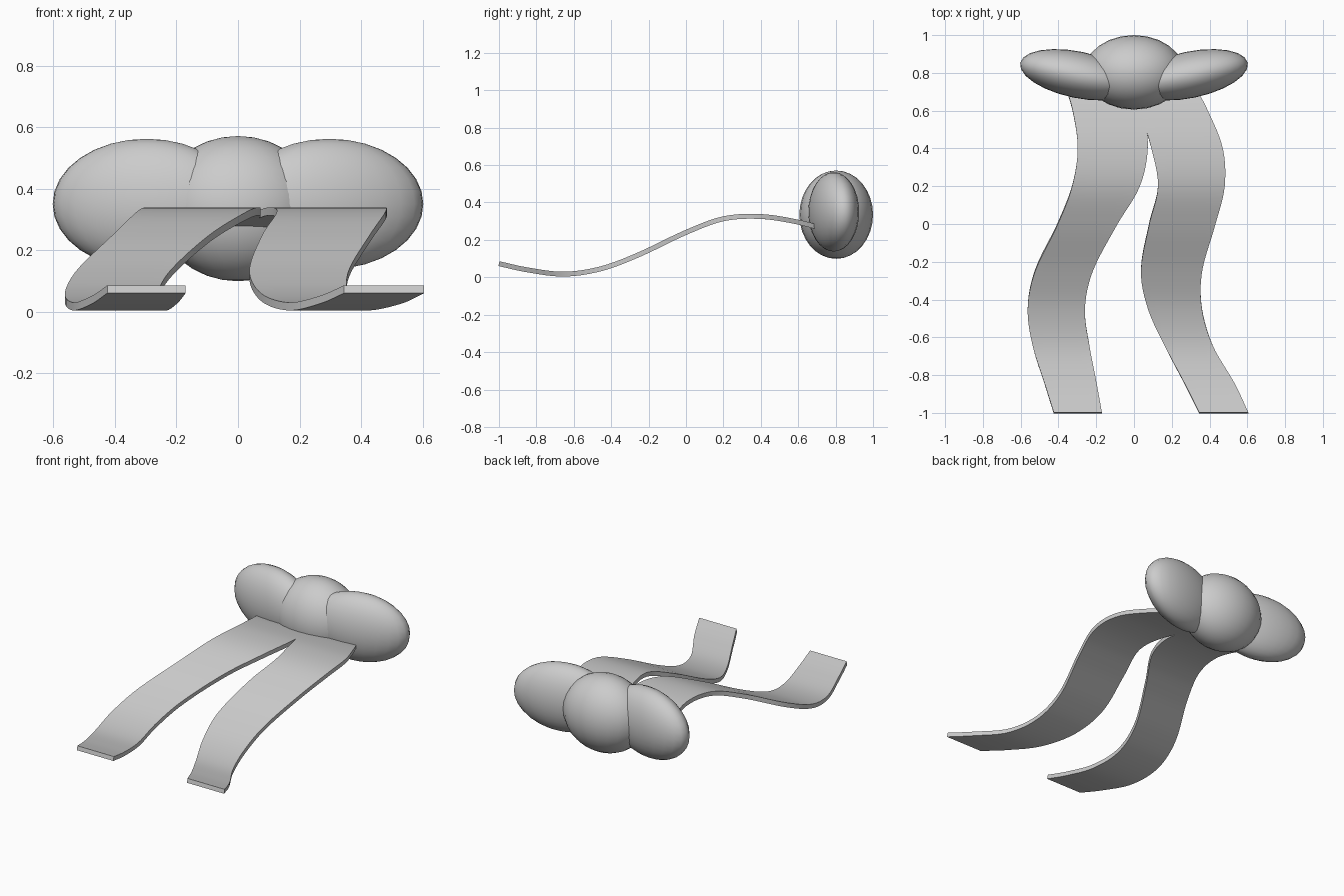
import bpy, math

if "Cube" in bpy.data.objects:
    bpy.data.objects.remove(bpy.data.objects["Cube"])

def smooth(ob):
    bpy.ops.object.select_all(action='DESELECT')
    ob.select_set(True)
    bpy.context.view_layer.objects.active = ob
    bpy.ops.object.shade_smooth_by_angle(angle=math.radians(40))

def ellipsoid(name, loc, radii, turn=0):
    bpy.ops.mesh.primitive_uv_sphere_add(segments=24, ring_count=16, radius=1, location=loc,
                                         rotation=(0, 0, math.radians(turn)))
    ob = bpy.context.object
    ob.name = name
    ob.scale = radii
    bpy.ops.object.transform_apply(location=False, rotation=False, scale=True)
    smooth(ob)

def spline(ys, vs, y):
    # smooth curve through the stations (ys, vs)
    n = len(ys)
    i = max(k for k in range(n - 1) if ys[k] <= y + 1e-9)
    def slope(k):
        a, b = max(k - 1, 0), min(k + 1, n - 1)
        return (vs[b] - vs[a]) / (ys[b] - ys[a])
    h = ys[i + 1] - ys[i]
    t = (y - ys[i]) / h
    return ((2*t**3 - 3*t**2 + 1) * vs[i] + (t**3 - 2*t**2 + t) * h * slope(i)
            + (3*t**2 - 2*t**3) * vs[i + 1] + (t**3 - t**2) * h * slope(i + 1))

# Stations along the ribbons and their shared height
Y = [-1, -.85, -.65, -.45, -.25, 0, .2, .4, .6, .75]
Z = [.073, .040, .017, .047, .122, .24, .313, .325, .295, .255]

def ribbon(name, left, right, steps=48, across=4):
    verts, faces = [], []
    for r in range(steps + 1):
        y = Y[0] + (Y[-1] - Y[0]) * r / steps
        a, b, z = (spline(Y, v, y) for v in (left, right, Z))
        verts += [(a + (b - a) * c / across, y, z) for c in range(across + 1)]
    w = across + 1
    for r in range(steps):
        for c in range(across):
            k = r * w + c
            faces.append((k, k + 1, k + 1 + w, k + w))
    me = bpy.data.meshes.new(name)
    me.from_pydata(verts, [], faces)
    ob = bpy.data.objects.new(name, me)
    bpy.context.collection.objects.link(ob)
    smooth(ob)
    mod = ob.modifiers.new("thickness", 'SOLIDIFY')
    mod.thickness = .026
    mod.offset = 0
    bpy.ops.object.modifier_apply(modifier=mod.name)
    smooth(ob)

# Knot and the two bow loops
ellipsoid("knot", (0, .803, .335), (.265, .197, .236))
for name, s in (("left_loop", -1), ("right_loop", 1)):
    ellipsoid(name, (s * .297, .79, .35), (.312, .123, .212), s * 11.7)

# Trailing ribbons
ribbon("left_ribbon",
       [-.425, -.472, -.535, -.563, -.525, -.405, -.328, -.298, -.325, -.37],
       [-.17, -.197, -.235, -.26, -.22, -.09, .03, .073, .05, .01])
ribbon("right_ribbon",
       [.345, .27, .165, .075, .037, .08, .127, .092, .03, -.02],
       [.605, .535, .42, .36, .36, .43, .48, .47, .39, .31])
